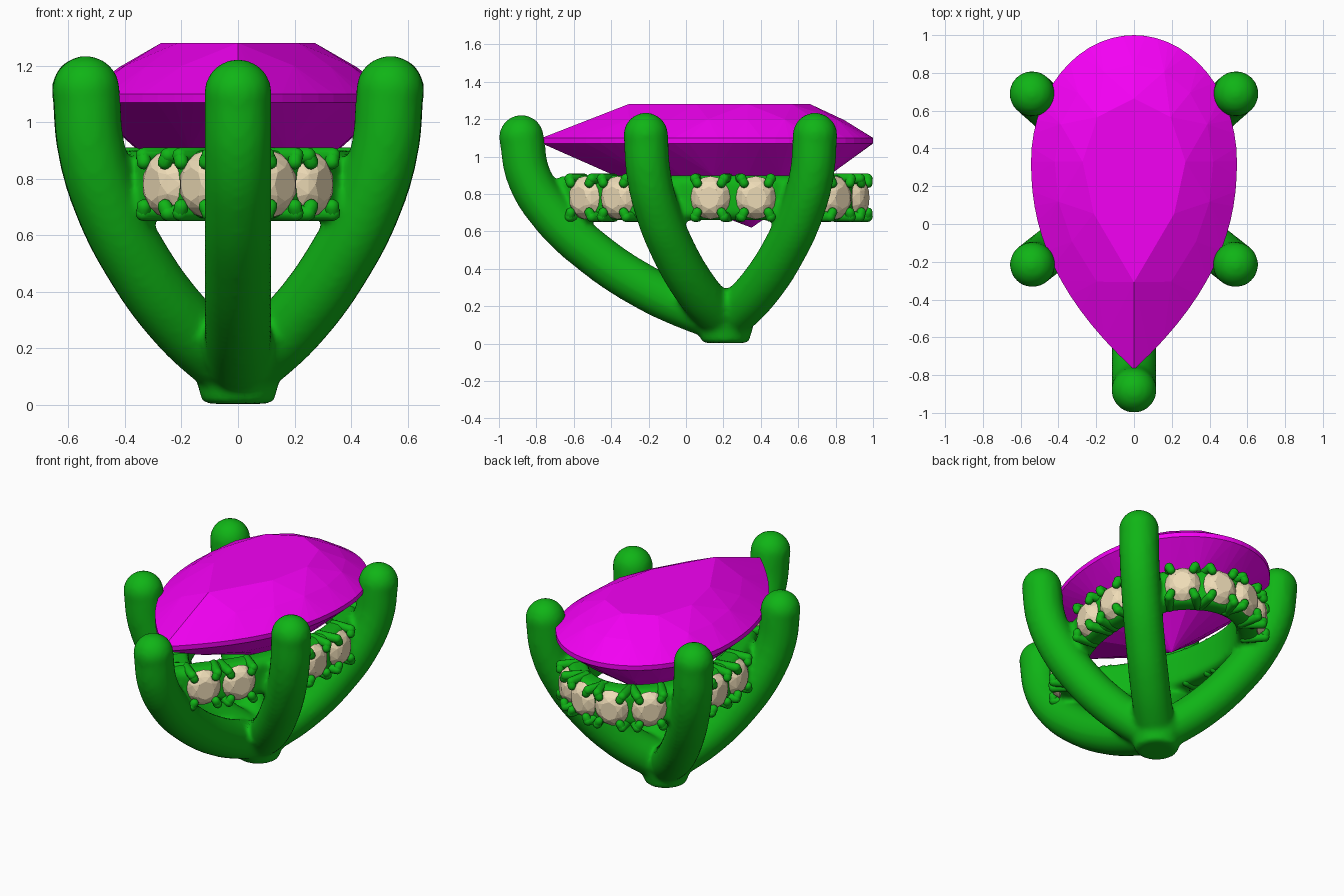
import bpy, bmesh
from math import sin, cos, pi
from mathutils import Vector, Matrix

if "Cube" in bpy.data.objects:
    bpy.data.objects.remove(bpy.data.objects["Cube"])


def material(name, rgb):
    m = bpy.data.materials.new(name)
    m.diffuse_color = (*rgb, 1)
    m.use_nodes = True
    m.node_tree.nodes["Principled BSDF"].inputs["Base Color"].default_value = m.diffuse_color
    return m


GREEN = material("green_metal", (0.005, 0.46, 0.008))
MAGENTA = material("magenta_gem", (0.9, 0.0, 0.9))
TAN = material("tan_stone", (0.85, 0.71, 0.47))


def pear(t):
    """Pear outline: t=0 at the round back, +-pi at the front tip."""
    a = abs(t)
    if a <= pi / 2:
        x, y = 0.545 * sin(a), 0.33 + 0.67 * cos(a)
    else:
        s = min((a - pi / 2) / (pi / 2), 1)
        x, y = 0.545 * (1 - s ** 2.2), 0.33 - 1.1 * s
    return Vector((x if t >= 0 else -x, y, 0))


def normal(t):
    d = pear(t + 0.01) - pear(t - 0.01)
    return Vector((-d.y, d.x, 0)).normalized()


def add_object(name, bm, mat):
    bmesh.ops.recalc_face_normals(bm, faces=bm.faces)
    me = bpy.data.meshes.new(name)
    bm.to_mesh(me)
    bm.free()
    me.materials.append(mat)
    ob = bpy.data.objects.new(name, me)
    bpy.context.collection.objects.link(ob)
    return ob


def add_hull(target, points):
    """Add the convex hull of the points to the target bmesh."""
    bm = bmesh.new()
    for p in points:
        bm.verts.new(p)
    r = bmesh.ops.convex_hull(bm, input=bm.verts)
    junk = [v for v in r["geom_interior"] if isinstance(v, bmesh.types.BMVert)]
    bmesh.ops.delete(bm, geom=junk, context='VERTS')
    tmp = bpy.data.meshes.new("tmp")
    bm.to_mesh(tmp)
    bm.free()
    target.from_mesh(tmp)
    bpy.data.meshes.remove(tmp)


def ball_points(subdiv):
    bm = bmesh.new()
    bmesh.ops.create_icosphere(bm, subdivisions=subdiv, radius=1)
    pts = [v.co.copy() for v in bm.verts]
    bm.free()
    return pts


BALL = ball_points(2)


def add_capsule(target, a, b, r):
    add_hull(target, [Vector(c) + p * r for c in (a, b) for p in BALL])


# Large pear gem: girdle, crown, table, pavilion, culet
MID = Vector((0, 0.33, 0))


def ring(n, scale, z, shift=0.0):
    out = []
    for i in range(n):
        t = -pi + 2 * pi * (i + shift) / n
        p = MID + (pear(t) - MID) * scale
        out.append(Vector((p.x, p.y, z)))
    return out


bm = bmesh.new()
add_hull(bm, ring(56, 1, 1.07) + ring(56, 1, 1.10) + ring(8, 0.77, 1.2, 0.5)
         + ring(8, 0.77, 1.195) + ring(8, 0.58, 1.28)[:1] + ring(8, 0.5, 1.28)
         + ring(8, 0.67, 0.9, 0.5) + ring(8, 0.65, 0.9) + [Vector((0, 0.35, 0.62))])
add_object("pear_gem", bm, MAGENTA)

# Side stones set around the gallery rail
half = [0.22, 0.68, 1.50, 1.87, 2.62, 2.88]
stones = half + [-t for t in half]
stone_bm, claw_bm = bmesh.new(), bmesh.new()
for t in stones:
    n = normal(t)
    tan = Vector((0, 0, 1)).cross(n)
    base = pear(t) - n * 0.07 + Vector((0, 0, 0.78))

    def local(u, v, d):
        return base + tan * u + Vector((0, 0, v)) + n * d

    def facet_ring(count, r, d, shift=0.0):
        return [local(r * cos(2 * pi * (i + shift) / count),
                      1.08 * r * sin(2 * pi * (i + shift) / count), d)
                for i in range(count)]

    add_hull(stone_bm, facet_ring(16, 0.107, 0) + facet_ring(8, 0.083, 0.036, 0.5)
             + facet_ring(8, 0.055, 0.052) + [local(0, 0, -0.06)])
    # Four hooked claws per stone
    for su in (-1, 1):
        for sv in (-1, 1):
            knee = local(su * 0.078, sv * 0.102, 0.035)
            add_capsule(claw_bm, local(su * 0.085, sv * 0.102, -0.09), knee, 0.028)
            add_capsule(claw_bm, knee, local(su * 0.066, sv * 0.078, 0.04), 0.026)
add_object("side_stones", stone_bm, TAN)
claws = add_object("stone_claws", claw_bm, GREEN)
claws.data.shade_smooth()

# Gallery rail: band following the pear outline
metal = bmesh.new()
N = 96
loops = []
for i in range(N):
    t = -pi + 2 * pi * (i + 0.5) / N
    p, n = pear(t), normal(t)
    loop = []
    for off, z in ((0.065, 0.69), (0.065, 0.87), (0.10, 0.9), (0.18, 0.9),
                   (0.20, 0.87), (0.20, 0.69), (0.18, 0.66), (0.10, 0.66)):
        q = p - n * off
        q.x = max(q.x, 0.001) if t > 0 else min(q.x, -0.001)
        loop.append(metal.verts.new((q.x, q.y, z)))
    loops.append(loop)
for i in range(N):
    a, b = loops[i], loops[(i + 1) % N]
    for j in range(8):
        k = (j + 1) % 8
        metal.faces.new((a[j], a[k], b[k], b[j]))

# Foot where the prongs meet
bmesh.ops.create_cone(metal, cap_ends=True, segments=32, radius1=0.125, radius2=0.17,
                      depth=0.16, matrix=Matrix.Translation((0, 0.21, 0.083)))
frame = add_object("setting_frame", metal, GREEN)

# Five curved prongs rising from the foot
profile = [(0.0, 0.125), (0.17, 0.19), (0.40, 0.31), (0.65, 0.495), (0.855, 0.71),
           (0.965, 0.91), (1.0, 1.115)]
cu = bpy.data.curves.new("prongs", 'CURVE')
cu.dimensions = '3D'
cu.bevel_depth = 0.12
cu.bevel_resolution = 6
cu.use_fill_caps = True
tops = [(0, -0.88, -0.012), (0.538, -0.215, 0), (-0.538, -0.215, 0),
        (0.54, 0.69, 0), (-0.54, 0.69, 0)]
parts = [frame]
for x, y, dz in tops:
    sp = cu.splines.new('BEZIER')
    sp.bezier_points.add(len(profile) - 1)
    for bp, (f, z) in zip(sp.bezier_points, profile):
        bp.co = (x * f, 0.21 + (y - 0.21) * f, z + dz * f)
        bp.handle_left_type = bp.handle_right_type = 'AUTO'
    bpy.ops.mesh.primitive_uv_sphere_add(segments=32, ring_count=16, radius=0.12,
                                         location=(x, y, 1.115 + dz))
    parts.append(bpy.context.object)
prongs = bpy.data.objects.new("prongs", cu)
bpy.context.collection.objects.link(prongs)
bpy.ops.object.select_all(action='DESELECT')
prongs.select_set(True)
bpy.context.view_layer.objects.active = prongs
bpy.ops.object.convert(target='MESH')
parts.append(bpy.context.object)

# Fuse the metal into one smooth casting
bpy.ops.object.select_all(action='DESELECT')
for ob in parts:
    ob.select_set(True)
bpy.context.view_layer.objects.active = frame
bpy.ops.object.join()
rm = frame.modifiers.new("fuse", 'REMESH')
rm.mode = 'VOXEL'
rm.voxel_size = 0.016
rm.use_smooth_shade = True
sm = frame.modifiers.new("soften", 'SMOOTH')
sm.factor = 0.5
sm.iterations = 8
